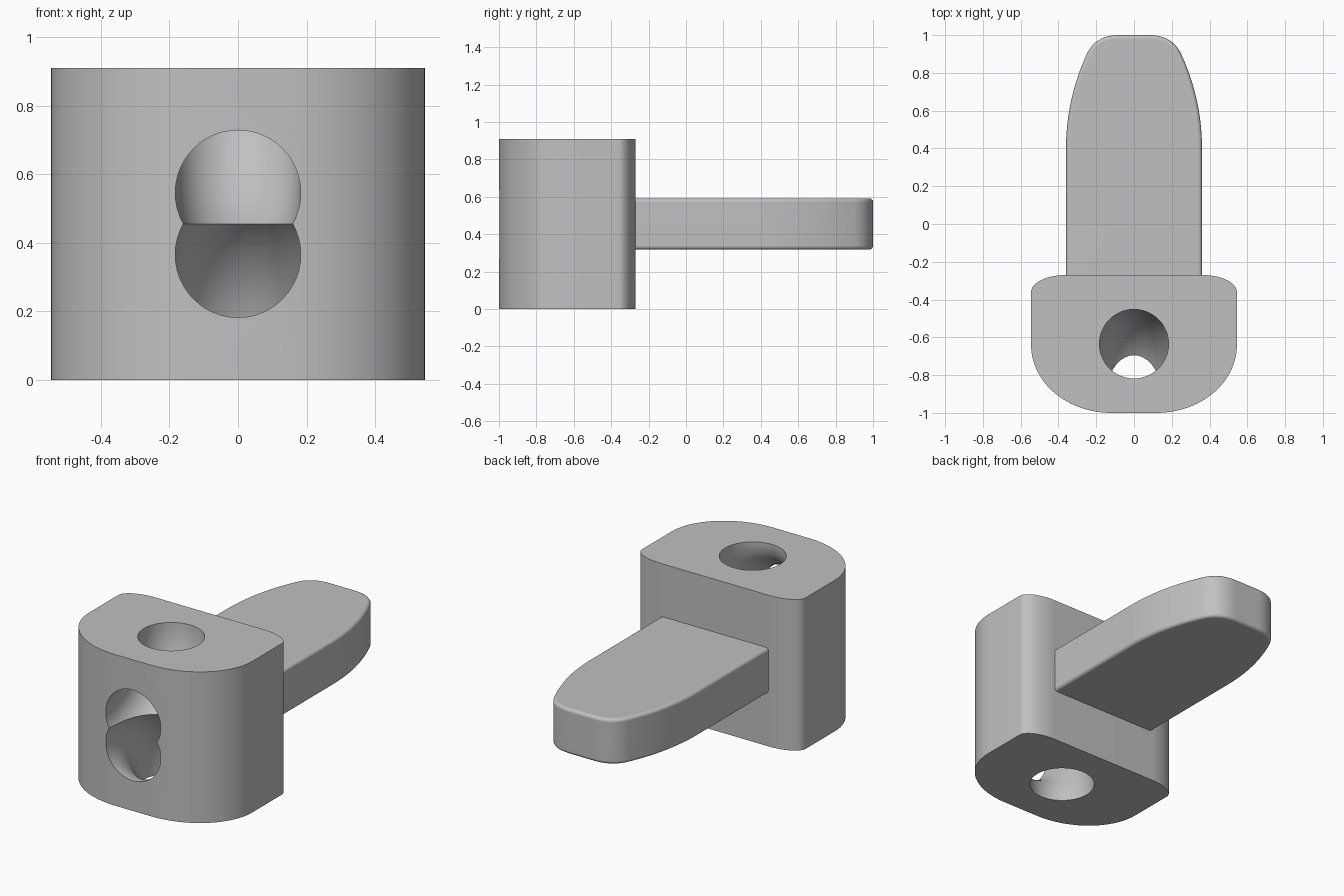
import bpy, bmesh
from math import sin, cos, pi, sqrt

cube = bpy.data.objects.get("Cube")
if cube:
    bpy.data.objects.remove(cube, do_unlink=True)

HEIGHT = 0.91
MID = HEIGHT / 2

grey = bpy.data.materials.new("plain grey")
grey.use_nodes = True
colour = (0.53, 0.53, 0.53, 1)
grey.diffuse_color = colour
grey.node_tree.nodes["Principled BSDF"].inputs["Base Color"].default_value = colour


def ellipse(cx, cy, rx, ry, start, end, steps):
    angles = [start + (end - start) * i / steps for i in range(steps + 1)]
    return [(cx + rx * cos(a), cy + ry * sin(a)) for a in angles]


def prism(name, right_half, z0, z1, bevel=0.0):
    """Extrude a mirrored outline; optionally round its rims except at the root."""
    outline = right_half + [(-x, y) for x, y in reversed(right_half)]
    bm = bmesh.new()
    base = bm.faces.new([bm.verts.new((x, y, z0)) for x, y in outline])
    top = bmesh.ops.extrude_face_region(bm, geom=[base], use_keep_orig=True)["geom"]
    bmesh.ops.translate(bm, vec=(0, 0, z1 - z0),
                        verts=[v for v in top if isinstance(v, bmesh.types.BMVert)])
    bmesh.ops.recalc_face_normals(bm, faces=bm.faces)
    if bevel:
        root = min(v.co.y for v in bm.verts)
        rims = [e for e in bm.edges
                if abs(e.verts[0].co.z - e.verts[1].co.z) < 1e-5
                and max(v.co.y for v in e.verts) > root + 1e-4]
        bmesh.ops.bevel(bm, geom=rims, offset=bevel, segments=4,
                        profile=0.5, affect='EDGES')
    mesh = bpy.data.meshes.new(name)
    bm.to_mesh(mesh)
    bm.free()
    mesh.materials.append(grey)
    obj = bpy.data.objects.new(name, mesh)
    bpy.context.collection.objects.link(obj)
    return obj


def activate(obj):
    bpy.ops.object.select_all(action='DESELECT')
    obj.select_set(True)
    bpy.context.view_layer.objects.active = obj


# Body: rounded front, straight flanks, softly rounded rear corners
body = prism("body",
             ellipse(0.12, -0.64, 0.425, 0.36, -pi / 2, 0, 20)
             + ellipse(0.36, -0.36, 0.185, 0.09, 0, pi / 2, 12), 0, HEIGHT)

# Curved bores: one bends from the top to the front, one from the bottom
for label, z in (("upper", HEIGHT), ("lower", 0)):
    bpy.ops.mesh.primitive_torus_add(
        major_radius=0.365, minor_radius=0.183, major_segments=96,
        minor_segments=48, location=(0, -1, z), rotation=(0, pi / 2, 0))
    cutter = bpy.context.object
    cutter.name = label + "_bore_cutter"
    cutter.data.materials.append(grey)
    activate(body)
    cut = body.modifiers.new(label + " bore", 'BOOLEAN')
    cut.operation = 'DIFFERENCE'
    cut.solver = 'EXACT'
    cut.object = cutter
    bpy.ops.object.modifier_apply(modifier=cut.name)
    bpy.data.objects.remove(cutter, do_unlink=True)
activate(body)
bpy.ops.object.shade_smooth_by_angle(angle=pi / 6)

# Tongue: straight root, gently tapering sides, rounded blunt tip
R = 1.19
side = [(0.36 - R + sqrt(R * R - d * d), 0.4 + d)
        for d in (0.5 * i / 12 for i in range(13))]
p0, p1, p2 = side[-1], (0.204, 1.0), (0.08, 1.0)
tip = []
for i in range(1, 13):
    t = i / 12
    tip.append(tuple((1 - t) ** 2 * a + 2 * t * (1 - t) * b + t * t * c
                     for a, b, c in zip(p0, p1, p2)))
tongue = prism("tongue", [(0.36, -0.3)] + side + tip,
               MID - 0.137, MID + 0.137, bevel=0.02)
activate(tongue)
bpy.ops.object.shade_smooth_by_angle(angle=pi / 6)
tongue.modifiers.new("clean shading", 'WEIGHTED_NORMAL').keep_sharp = True
